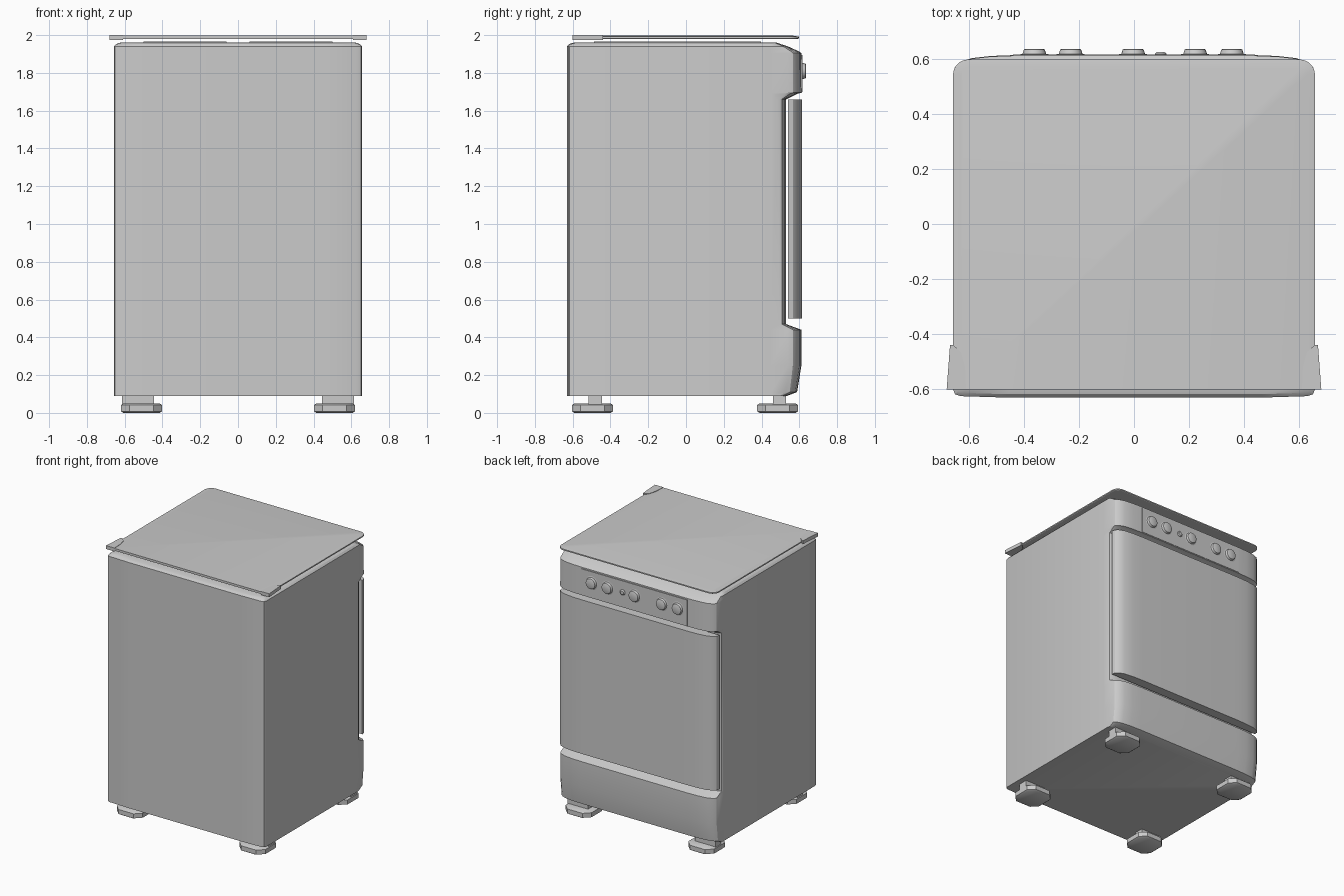
import bpy, bmesh, math

if "Cube" in bpy.data.objects:
    bpy.data.objects.remove(bpy.data.objects["Cube"])


def finish(name, bm, angle=30):
    bmesh.ops.recalc_face_normals(bm, faces=bm.faces)
    me = bpy.data.meshes.new(name)
    bm.to_mesh(me)
    bm.free()
    ob = bpy.data.objects.new(name, me)
    bpy.context.collection.objects.link(ob)
    bpy.ops.object.select_all(action='DESELECT')
    ob.select_set(True)
    bpy.context.view_layer.objects.active = ob
    bpy.ops.object.shade_smooth_by_angle(angle=math.radians(angle))
    return ob


def loft(name, rings, angle=30):
    """Skin a stack of rings with equal point counts and cap both ends."""
    bm = bmesh.new()
    loops = [[bm.verts.new(p) for p in r] for r in rings]
    n = len(loops[0])
    for a, b in zip(loops, loops[1:]):
        for i in range(n):
            j = (i + 1) % n
            bm.faces.new((a[i], a[j], b[j], b[i]))
    bm.faces.new(loops[0][::-1])
    bm.faces.new(loops[-1])
    return finish(name, bm, angle)


def box(name, x0, x1, y0, y1, z0, z1, bevel=0.0):
    bm = bmesh.new()
    bmesh.ops.create_cube(bm, size=1)
    for v in bm.verts:
        v.co.x = x1 if v.co.x > 0 else x0
        v.co.y = y1 if v.co.y > 0 else y0
        v.co.z = z1 if v.co.z > 0 else z0
    if bevel:
        bmesh.ops.bevel(bm, geom=bm.edges[:], offset=bevel, segments=2,
                        profile=0.5, affect='EDGES')
    return finish(name, bm)


def mirrored(half):
    """Complete a plan outline from its +x half."""
    return half + [(-x, y) for x, y in reversed(half)]


def turned(name, x, y, z, profile, axis='Z', n=24):
    """Round part from (offset, radius) pairs along an axis."""
    rings = []
    for h, r in profile:
        ring = []
        for i in range(n):
            a = 2 * math.pi * i / n
            c, s = r * math.cos(a), r * math.sin(a)
            ring.append((x + c, y + h, z + s) if axis == 'Y' else (x + c, y + s, z + h))
        rings.append(ring)
    return loft(name, rings)


# Cabinet: one plan outline lofted upward, its curved front moving in and out
front = [(0.657, 0.54), (0.651, 0.567), (0.632, 0.586), (0.59, 0.602),
         (0.52, 0.610), (0.44, 0.613)]
back = [(0.47, -0.63), (0.63, -0.625), (0.65, -0.618), (0.657, -0.60)]
plan = mirrored(back + [(0.657, 0.45)] + front)
levels = [(0.09, 0.535, 0), (0.11, 0.588, 0), (0.25, 0.611, 0), (0.44, 0.611, 0),
          (0.47, 0.53, 0), (1.66, 0.53, 0), (1.69, 0.59, 0), (1.695, 0.613, 0),
          (1.905, 0.611, 0), (1.915, 0.595, 0), (1.94, 0.54, 0), (1.953, 0.50, 0.012),
          (1.96, 0.48, 0.035)]
rings = []
for z, fy, inset in levels:
    s = (fy - 0.45) / 0.163
    rings.append([(x * (1 - inset / 0.657),
                   0.45 + (y - 0.45) * s if y > 0.45 else (y + inset if y < 0 else y), z)
                  for x, y in plan])
loft("cabinet", rings)

# Oven door with the same curved front
door_plan = mirrored(front)
loft("oven_door", [[(x, y, z) for x, y in door_plan] for z in (0.50, 1.66)])

# Control plate, knobs and button
box("control_plate", -0.44, 0.44, 0.58, 0.616, 1.70, 1.895)
for i, x in enumerate((-0.362, -0.23, -0.003, 0.222, 0.355)):
    turned(f"knob_{i + 1}", x, 0.60, 1.81,
           [(0, 0.055), (0.016, 0.052), (0.018, 0.043), (0.033, 0.038), (0.035, 0.034)], 'Y')
turned("ignition_button", 0.097, 0.60, 1.81,
       [(0, 0.023), (0.018, 0.021), (0.024, 0.014)], 'Y', 16)

# Burners and pan grates under the lid
for side in (-1, 1):
    for k, y in enumerate((-0.28, 0.22)):
        turned(f"burner_{side}_{k}", side * 0.28, y, 1.955,
               [(0, 0.09), (0.009, 0.088), (0.012, 0.06)])
    for x in (0.07, 0.49):
        box("grate_rail", side * x - 0.008, side * x + 0.008, -0.48, 0.39, 1.955, 1.967)
    for y in (-0.48, -0.04, 0.39):
        box("grate_bar", side * 0.28 - 0.22, side * 0.28 + 0.22,
            y - 0.008, y + 0.008, 1.955, 1.967)


# Lid with rounded far corners and a sloped rim
def lid_ring(d, z):
    r = 0.055
    half = [(0.657 - d, -0.60)]
    for i in range(7):
        a = math.pi / 2 * i / 6
        half.append((0.657 - r + (r - d) * math.cos(a), 0.597 - r + (r - d) * math.sin(a)))
    return [(x, y, z) for x, y in mirrored(half)]


loft("lid", [lid_ring(0.006, 1.98), lid_ring(0, 1.983), lid_ring(0, 1.992),
             lid_ring(0.03, 1.997)], 20)

# Lid hinges
hinge = [(0.61, -0.60), (0.68, -0.60), (0.668, -0.44), (0.655, -0.44),
         (0.628, -0.465), (0.613, -0.52)]
for side in (-1, 1):
    loft("lid_hinge", [[(side * x, y, z) for x, y in hinge] for z in (1.974, 2.0)])

# Feet: chamfered pad with a short stem
for sx in (-1, 1):
    for cy, sy in ((-0.495, -0.48), (0.485, 0.495)):
        def pad(d, z):
            w, c = 0.108 - d, 0.045
            pts = [(w, -w + c), (w, w - c), (w - c, w), (-w + c, w),
                   (-w, w - c), (-w, -w + c), (-w + c, -w), (w - c, -w)]
            return [(sx * 0.511 + x, cy + y, z) for x, y in pts]
        loft("foot_pad", [pad(0.012, 0), pad(0, 0.008), pad(0, 0.042), pad(0.012, 0.05)])
        xs = sorted((sx * 0.445, sx * 0.615))
        box("foot_stem", xs[0], xs[1], sy - 0.035, sy + 0.035, 0.045, 0.095)
